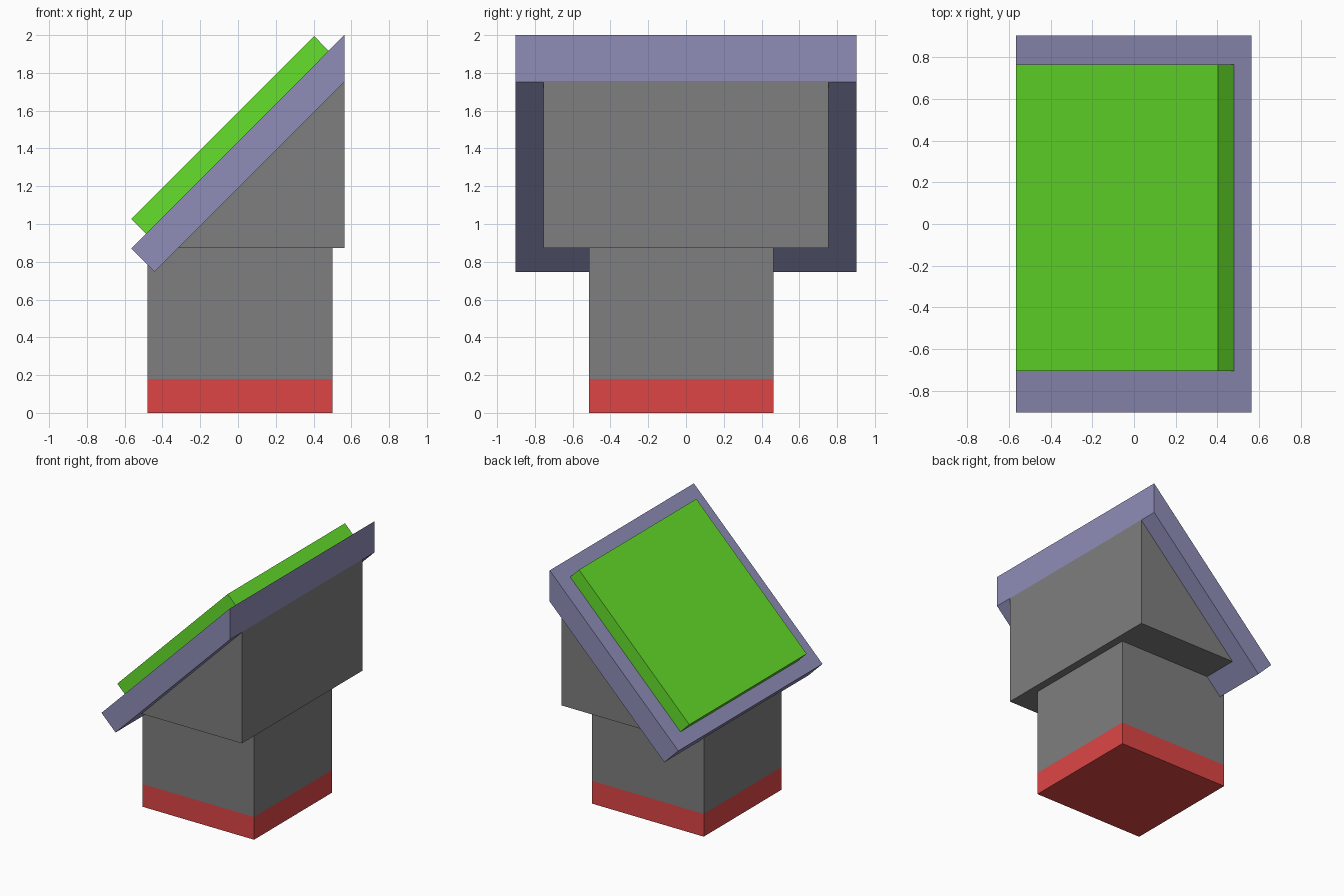
import bpy

if "Cube" in bpy.data.objects:
    bpy.data.objects.remove(bpy.data.objects["Cube"])


def material(name, color):
    mat = bpy.data.materials.new(name)
    mat.diffuse_color = (*color, 1)
    mat.use_nodes = True
    mat.node_tree.nodes["Principled BSDF"].inputs["Base Color"].default_value = mat.diffuse_color
    return mat


def extrude_profile(name, profile, y0, y1, mat):
    """Prism from a counter-clockwise (x, z) profile seen from the front."""
    n = len(profile)
    verts = [(x, y, z) for y in (y0, y1) for x, z in profile]
    faces = [tuple(range(n)), tuple(reversed(range(n, 2 * n)))]
    faces += [(i, i + n, (i + 1) % n + n, (i + 1) % n) for i in range(n)]
    mesh = bpy.data.meshes.new(name)
    mesh.from_pydata(verts, [], faces)
    mesh.materials.append(mat)
    obj = bpy.data.objects.new(name, mesh)
    bpy.context.collection.objects.link(obj)
    return obj


def rect(x0, x1, z0, z1):
    return [(x0, z0), (x1, z0), (x1, z1), (x0, z1)]


red = material("red", (0.73, 0.06, 0.06))
purple = material("muted_purple", (0.275, 0.27, 0.48))
green = material("green", (0.13, 0.74, 0.024))
grey = material("dark_grey", (0.21, 0.21, 0.21))

# Square pedestal with a red foot band
extrude_profile("foot_band", rect(-0.48, 0.5, 0, 0.18), -0.513, 0.463, red)
extrude_profile("column", rect(-0.48, 0.5, 0.18, 0.875), -0.513, 0.463, grey)

# Triangular housing behind the sloped display
extrude_profile("wedge_housing", [(-0.32, 0.873), (0.563, 0.873), (0.563, 1.756)],
                -0.755, 0.755, grey)

# Sloped frame, cut vertically at its upper end
extrude_profile("display_frame",
                [(-0.565, 0.87), (-0.442, 0.747), (0.563, 1.753), (0.563, 2.0)],
                -0.903, 0.903, purple)

# Raised screen panel on the frame
extrude_profile("screen",
                [(-0.565, 1.026), (-0.482, 0.943), (0.482, 1.915), (0.403, 1.995)],
                -0.705, 0.765, green)
